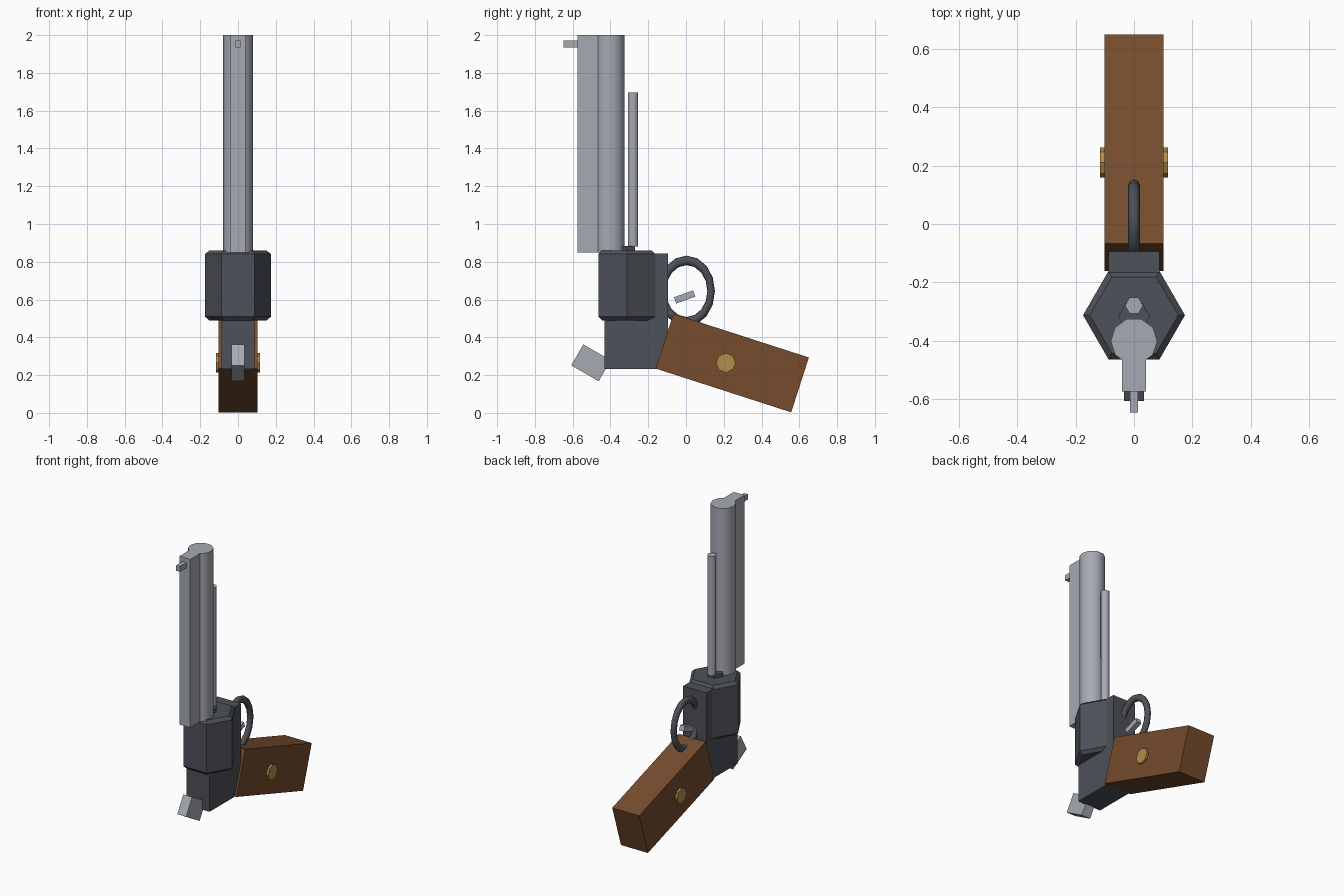
import bpy, bmesh
from math import radians, pi

if "Cube" in bpy.data.objects:
    bpy.data.objects.remove(bpy.data.objects["Cube"])


def material(name, rgb):
    m = bpy.data.materials.new(name)
    m.diffuse_color = (*rgb, 1)
    m.use_nodes = True
    m.node_tree.nodes["Principled BSDF"].inputs["Base Color"].default_value = m.diffuse_color
    return m


STEEL = material("steel", (0.38, 0.40, 0.45))
DARK = material("dark_steel", (0.075, 0.082, 0.10))
WOOD = material("wood", (0.18, 0.072, 0.027))
BRASS = material("brass", (0.45, 0.27, 0.07))


def finish(name, mat, smooth=0):
    ob = bpy.context.object
    ob.name = name
    bpy.ops.object.transform_apply(location=False, rotation=True, scale=True)
    ob.data.materials.append(mat)
    if smooth:
        bpy.ops.object.shade_smooth_by_angle(angle=radians(smooth))
    return ob


def box(name, center_yz, size, mat, tilt=0):
    bpy.ops.mesh.primitive_cube_add(size=1, location=(0, *center_yz),
                                    rotation=(radians(tilt), 0, 0))
    bpy.context.object.scale = size
    return finish(name, mat)


def prism(name, sides, radius, y, z0, z1, mat, smooth=0):
    # upright prism with corners on the x axis
    bpy.ops.mesh.primitive_cylinder_add(vertices=sides, radius=radius, depth=z1 - z0,
                                        location=(0, y, (z0 + z1) / 2),
                                        rotation=(0, 0, pi / 2))
    return finish(name, mat, smooth)


# barrel with front rib and sight
prism("barrel", 10, 0.08, -0.402, 0.85, 2.0, STEEL, 40)
box("barrel_rib", (-0.49, 1.425), (0.082, 0.17, 1.15), STEEL)
box("front_sight", (-0.605, 1.954), (0.028, 0.085, 0.037), STEEL)

# ejector rod and cylinder pin
prism("ejector_rod", 6, 0.031, -0.28, 0.88, 1.695, STEEL, 65)
prism("cylinder_pin", 6, 0.055, -0.318, 0.80, 0.884, DARK)

# six-sided cylinder, chamfered around both ends
drum = prism("cylinder", 6, 0.175, -0.313, 0.49, 0.86, DARK)
bm = bmesh.new()
bm.from_mesh(drum.data)
rims = [e for e in bm.edges if abs(e.verts[0].co.z - e.verts[1].co.z) < 0.01]
bmesh.ops.bevel(bm, geom=rims, offset=0.02, segments=1, affect='EDGES')
bm.to_mesh(drum.data)
bm.free()

# frame, hammer and trigger
box("frame", (-0.263, 0.539), (0.176, 0.338, 0.612), DARK)
box("hammer", (-0.503, 0.265), (0.067, 0.168, 0.128), STEEL, -30)
box("trigger", (-0.007, 0.614), (0.036, 0.107, 0.035), STEEL, 20)

# trigger guard ring
bpy.ops.mesh.primitive_torus_add(major_radius=0.13, minor_radius=0.02,
                                 major_segments=16, minor_segments=8,
                                 location=(0, 0.003, 0.645), rotation=(0, pi / 2, 0))
bpy.context.object.scale = (1.25, 1, 1)
finish("trigger_guard", DARK, 60)

# grip with a stud on each side
box("grip", (0.245, 0.264), (0.204, 0.754, 0.305), WOOD, -17.9)
for side, sx in (("right", 1), ("left", -1)):
    bpy.ops.mesh.primitive_cylinder_add(vertices=8, radius=0.052, depth=0.036,
                                        location=(sx * 0.098, 0.211, 0.265),
                                        rotation=(0, pi / 2, 0))
    finish("grip_stud_" + side, BRASS)
